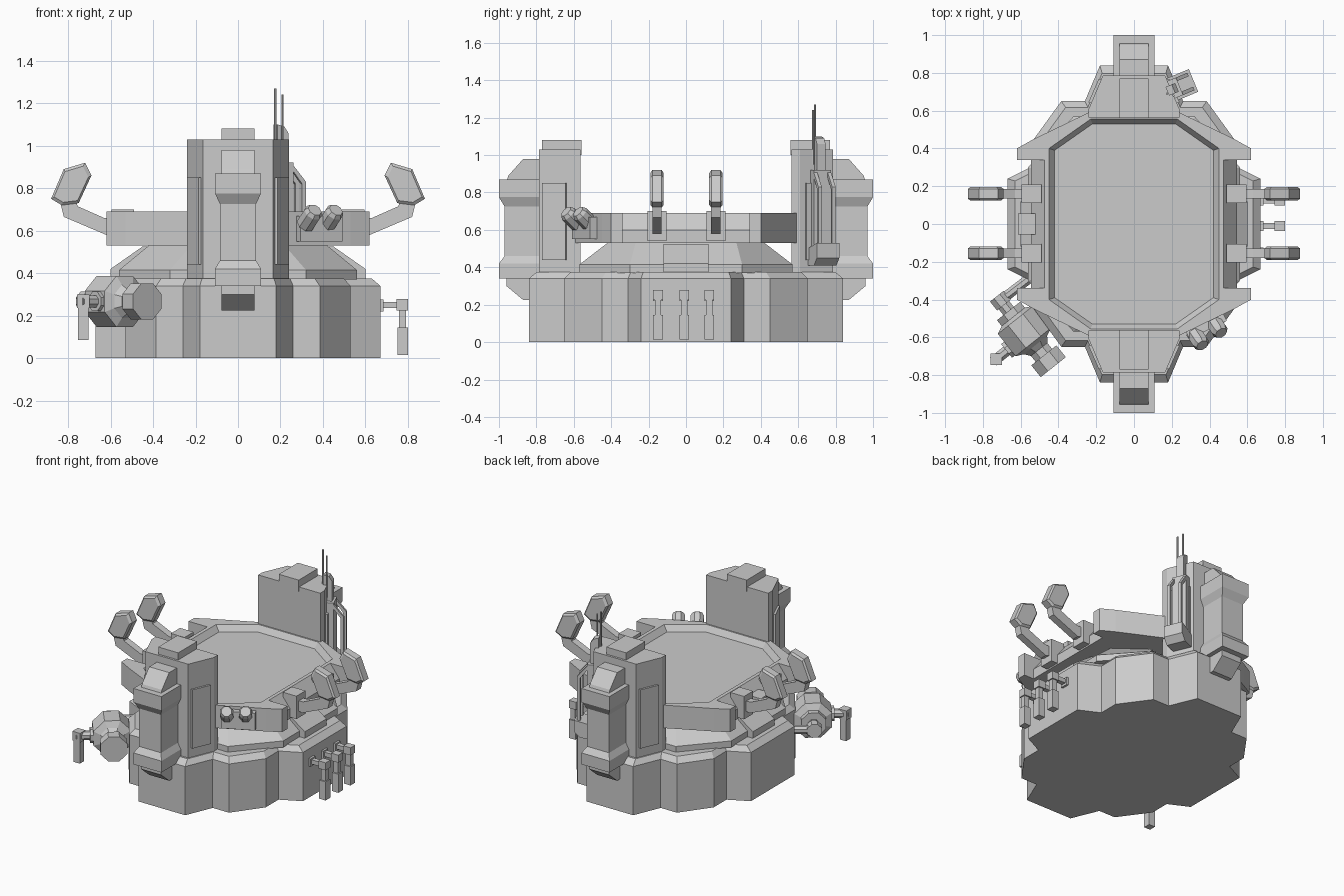
import bpy, bmesh, math
from mathutils import Vector, Matrix

if "Cube" in bpy.data.objects:
    bpy.data.objects.remove(bpy.data.objects["Cube"])

grey = bpy.data.materials.new("light_grey")
grey.diffuse_color = (0.6, 0.6, 0.6, 1)
grey.use_nodes = True
grey.node_tree.nodes["Principled BSDF"].inputs["Base Color"].default_value = grey.diffuse_color


def loft(name, loops, mat=None):
    """Skin a stack of equal-length point loops and cap both ends."""
    bm = bmesh.new()
    rows = [[bm.verts.new(p) for p in loop] for loop in loops]
    n = len(rows[0])
    for a, b in zip(rows, rows[1:]):
        for i in range(n):
            j = (i + 1) % n
            bm.faces.new((a[i], a[j], b[j], b[i]))
    bm.faces.new(rows[0][::-1])
    bm.faces.new(rows[-1])
    if mat:
        bm.transform(mat)
    bmesh.ops.recalc_face_normals(bm, faces=bm.faces)
    me = bpy.data.meshes.new(name)
    bm.to_mesh(me)
    bm.free()
    me.materials.append(grey)
    ob = bpy.data.objects.new(name, me)
    bpy.context.collection.objects.link(ob)
    return ob


def flat(pts, z):
    return [(x, y, z) for x, y in pts]


def rect(hx, y0, y1, z):
    return [(-hx, y0, z), (hx, y0, z), (hx, y1, z), (-hx, y1, z)]


def box(name, x0, x1, y0, y1, z0, z1, mat=None):
    pts = [(x0, y0), (x1, y0), (x1, y1), (x0, y1)]
    return loft(name, [flat(pts, z0), flat(pts, z1)], mat)


def side_prism(name, xz, y0, y1, mat=None):
    return loft(name, [[(x, y, z) for x, z in xz] for y in (y0, y1)], mat)


def quad_sym(q):
    """Mirror a first-quadrant outline, running from the x axis to the y axis, all round."""
    r = q[::-1]
    return (q + [(-x, y) for x, y in r] + [(-x, -y) for x, y in q] + [(x, -y) for x, y in r])


def lathe(name, start, direction, profile, sides=8):
    """Faceted round part along an axis; profile is (distance, radius)."""
    d = Vector(direction).normalized()
    q = d.to_track_quat('Z', 'Y')
    loops = []
    for t, r in profile:
        loops.append([Vector(start) + q @ Vector((r * math.cos((i + .5) * math.tau / sides),
                      r * math.sin((i + .5) * math.tau / sides), t)) for i in range(sides)])
    return loft(name, loops)


# Notched base with chamfered deck
base = quad_sym([(.67, .24), (.53, .31), (.53, .45), (.385, .65), (.26, .65), (.18, .84)])
deck = [(x * .94, y * .95) for x, y in base]
loft("base", [flat(base, 0), flat(base, .34), flat(deck, .375)])

# Faceted mound carrying the platform
low = quad_sym([(.56, .30), (.32, .57)])
high = quad_sym([(.42, .27), (.22, .42)])
loft("mound", [flat(low, .37), flat(low, .415), flat(high, .53)])

# Platform with recessed floor
rim_low = quad_sym([(.545, .34), (.62, .34), (.62, .40), (.53, .45), (.22, .60)])
rim_top = quad_sym([(.475, .34), (.62, .34), (.62, .40), (.53, .45), (.22, .60)])
lip = quad_sym([(.45, .30), (.45, .34), (.45, .37), (.45, .40), (.23, .555)])
floor = quad_sym([(.42, .29), (.42, .33), (.42, .36), (.42, .39), (.22, .53)])
loft("platform", [flat(rim_low, .53), flat(rim_low, .60), flat(rim_top, .69),
                  flat(lip, .69), flat(floor, .65)])

# Front and back towers
for s, side in ((1, "front"), (-1, "back")):
    m = Matrix.Diagonal((1, s, 1, 1))
    plan = [(-.165, -.785), (.165, -.785), (.24, -.61), (.24, -.565), (-.24, -.565), (-.24, -.61)]
    loft(side + "_tower", [flat(plan, .34), flat(plan, 1.03)], m)
    box(side + "_tower_cap", -.077, .077, -.77, -.56, 1.0, 1.08, m)
    # waisted column
    loft(side + "_column", [rect(hx, y, -.76, z) for hx, y, z in (
        (.108, -1, .34), (.108, -1, .42), (.085, -.97, .46), (.085, -.97, .725),
        (.108, -1, .775), (.108, -1, .87))], m)
    loft(side + "_column_hood", [rect(.077, y, -.77, z) for y, z in
                                 ((-.96, .86), (-.95, .89), (-.87, .98))], m)
    loft(side + "_column_foot", [rect(.077, y, -.80, z) for y, z in
                                 ((-.87, .225), (-.96, .30), (-.96, .35))], m)
    # plates on the slanted tower sides
    for k in (1, -1):
        a, b = Vector((.175, -.765)), Vector((.23, -.64))
        n = Vector((.92, -.39)) * .012
        pts = [(p.x * k, p.y) for p in (a - n, a + n, b + n, b - n)]
        loft(side + "_side_plate", [flat(pts, .44), flat(pts, .85)], m)

# Antenna mast on the back tower, local x pointing away from the wall
mm = Matrix.Translation((.195, .71, 0)) @ Matrix.Rotation(math.radians(22.6), 4, 'Z')
side_prism("mast_foot", [(0, .41), (.09, .41), (.13, .45), (.13, .53), (0, .50)], -.065, .065, mm)
for v in (-.05, .03):
    side_prism("mast_strut", [(.095, .50), (.115, .50), (.115, .83), (.04, .92),
                              (.0, .92), (.0, .90), (.035, .90), (.095, .82)], v, v + .02, mm)
box("mast_panel", .0, .05, -.05, .05, .50, .92, mm)
side_prism("mast_head", [(-.02, .85), (.035, .85), (.035, 1.06), (.015, 1.09), (-.02, 1.10)],
           -.025, .025, mm)
for x, y, top in ((.175, .69, 1.27), (.21, .68, 1.24)):
    lathe("antenna", (x, y, .95), (0, 0, 1), [(0, .006), (top - .95, .006)], 6)

# Floodlights on both sides, plus middle pads
head = [(.75, .73), (.69, .86), (.72, .92), (.82, .89), (.88, .75), (.83, .72)]
arm = [(.55, .60), (.55, .655), (.63, .66), (.755, .715), (.77, .76), (.84, .745), (.82, .665), (.62, .58)]
for k in (1, -1):
    m = Matrix.Diagonal((k, 1, 1, 1))
    for y in (.16, -.155):
        box("floodlight_mount", .49, .595, y - .05, y + .05, .54, .70, m)
        side_prism("floodlight_arm", [(x, z) for x, z in arm], y - .025, y + .025, m)
        loft("floodlight_head", [
            [(.785 + (x - .785) * f, y + dy, .81 + (z - .81) * f) for x, z in head]
            for dy, f in ((-.036, .85), (-.025, 1), (.025, 1), (.036, .85))], m)
    side_prism("mound_step", [(.40, .375), (.40, .525), (.45, .525), (.60, .42), (.60, .375)],
               -.12, .12, m)
box("platform_pad", -.615, -.51, -.055, .055, .54, .63)

# Filler taps on the right side
for y in (-.15, -.01, .125):
    box("tap_pipe", .65, .76, y - .016, y + .016, .235, .265)
    box("tap_flange", .66, .685, y - .026, y + .026, .22, .275)
    box("tap_knob", .745, .80, y - .026, y + .026, .225, .278)
    box("tap_neck", .757, .792, y - .017, y + .017, .14, .23)
    box("tap_nozzle", .75, .80, y - .026, y + .026, .015, .145)

# Twin lamps at the front right
wall = Matrix.Translation((.375, -.525, 0)) @ Matrix.Rotation(math.radians(25.8), 4, 'Z')
box("lamp_plate", -.11, .11, -.04, .01, .55, .67, wall)
for x, y in ((.295, -.54), (.395, -.475)):
    lathe("lamp", (x, y, .595), (.065, -.10, .10),
          [(0, .03), (.05, .03), (.055, .045), (.14, .045), (.16, .034)])

# Tank slung along the front left wall
axis, out = Vector((.62, -.78, 0)), Vector((-.78, -.62, 0))
c = Vector((-.565, -.585, .267))
lathe("tank", c - axis * .26, axis,
      [(0, .05), (.06, .05), (.06, .038), (.10, .038), (.10, .085), (.14, .085), (.16, .13),
       (.31, .13), (.33, .085), (.36, .06), (.40, .06), (.40, .092), (.48, .092)])
lathe("tank_bracket", c - out * .16, out, [(0, .07), (.12, .07)], 4)
lathe("tank_outlet", c + out * .08, out, [(0, .05), (.06, .05), (.06, .03), (.15, .03)])
k = c + out * .21
box("outlet_knob", k.x - .03, k.x + .03, k.y - .03, k.y + .03, .235, .30)
box("outlet_pipe", k.x - .024, k.x + .024, k.y - .024, k.y + .024, .085, .24)
p = c - axis * .23
lathe("tank_feed_pipe", p, (.17, .13, 0), [(0, .028), (.24, .028)])
